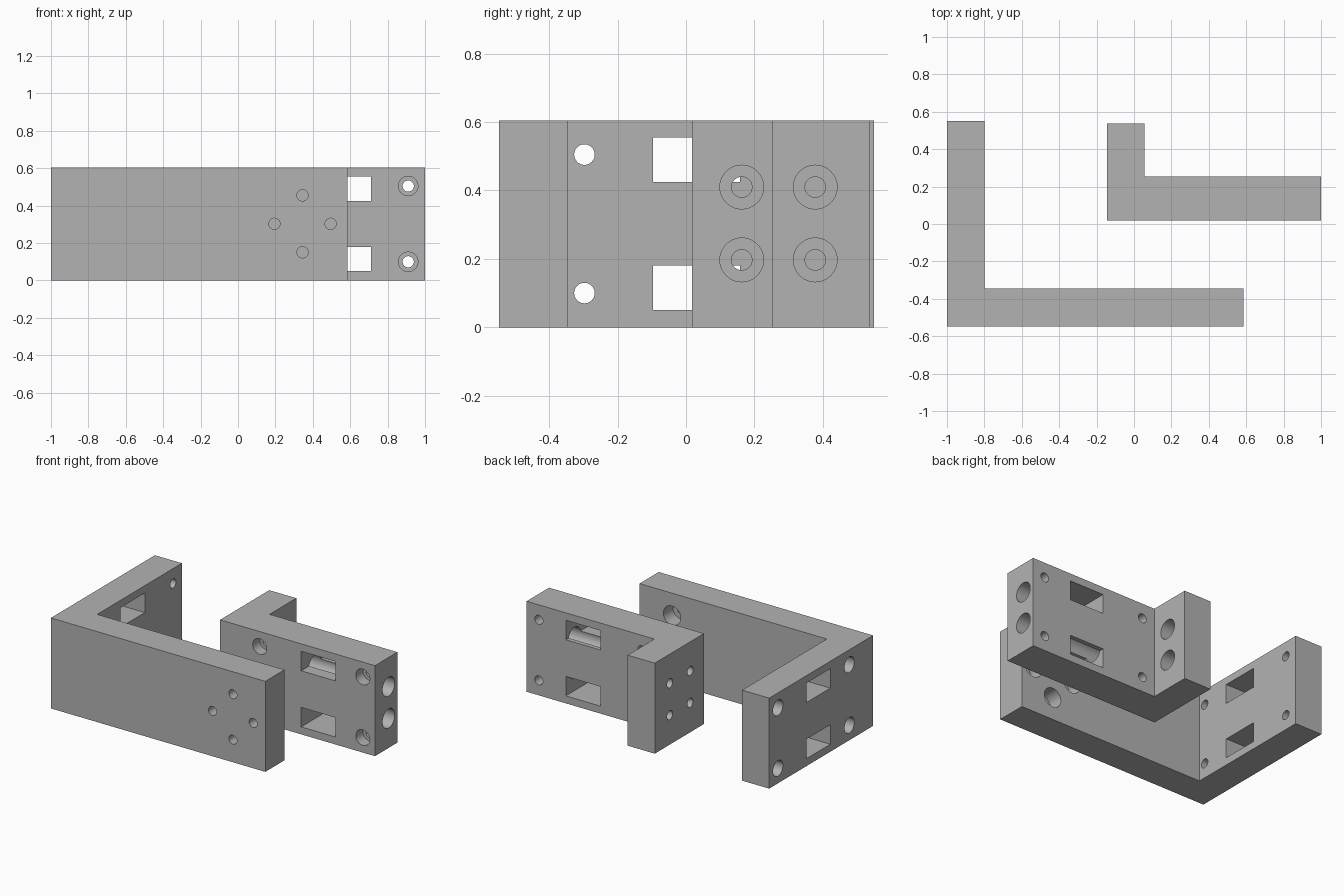
import bpy
import bmesh
from mathutils import Matrix, Vector

if "Cube" in bpy.data.objects:
    bpy.data.objects.remove(bpy.data.objects["Cube"])

HEIGHT = 0.605
WALL = 0.2
SCREW_R, HEAD_R, BOLT_HEAD_R = 0.03, 0.052, 0.064
SCREW_Z = (0.1, 0.505)
BOLT_Z = (0.197, 0.41)
WINDOW_Z = ((0.05, 0.18), (0.425, 0.555))

grey = bpy.data.materials.new("plain grey")
grey.diffuse_color = (0.45, 0.45, 0.45, 1)
grey.use_nodes = True
grey.node_tree.nodes["Principled BSDF"].inputs["Base Color"].default_value = grey.diffuse_color


def add_object(name, bm):
    bmesh.ops.recalc_face_normals(bm, faces=bm.faces)
    mesh = bpy.data.meshes.new(name)
    bm.to_mesh(mesh)
    bm.free()
    obj = bpy.data.objects.new(name, mesh)
    bpy.context.collection.objects.link(obj)
    return obj


def bracket(name, outline):
    """Extrude a plan outline to the full height."""
    bm = bmesh.new()
    base = bm.faces.new([bm.verts.new((x, y, 0)) for x, y in outline])
    top = bmesh.ops.extrude_face_region(bm, geom=[base])["geom"]
    verts = [v for v in top if isinstance(v, bmesh.types.BMVert)]
    bmesh.ops.translate(bm, verts=verts, vec=(0, 0, HEIGHT))
    obj = add_object(name, bm)
    obj.data.materials.append(grey)
    return obj


def cut(obj, bm):
    """Subtract a shape from a bracket and discard the cutter."""
    cutter = add_object("cutter", bm)
    cutter.hide_render = True
    mod = obj.modifiers.new("cut", 'BOOLEAN')
    mod.operation = 'DIFFERENCE'
    mod.solver = 'EXACT'
    mod.object = cutter
    bpy.context.view_layer.objects.active = obj
    bpy.ops.object.modifier_apply(modifier=mod.name)
    bpy.data.objects.remove(cutter)


def cut_cylinder(obj, start, end, radius):
    a, b = Vector(start), Vector(end)
    rot = (b - a).to_track_quat('Z', 'Y').to_matrix().to_4x4()
    bm = bmesh.new()
    bmesh.ops.create_cone(bm, cap_ends=True, segments=48, radius1=radius, radius2=radius,
                          depth=(b - a).length, matrix=Matrix.Translation((a + b) / 2) @ rot)
    cut(obj, bm)


def cut_box(obj, low, high):
    a, b = Vector(low), Vector(high)
    bm = bmesh.new()
    bmesh.ops.create_cube(bm, size=1, matrix=Matrix.Translation((a + b) / 2)
                          @ Matrix.Diagonal(b - a).to_4x4())
    cut(obj, bm)


def stepped_hole(obj, mouth, direction, length, head_r, head_depth):
    """Through hole with a wide counterbore starting at the mouth."""
    p, d = Vector(mouth), Vector(direction)
    cut_cylinder(obj, p - d * 0.05, p + d * (length + 0.05), SCREW_R)
    cut_cylinder(obj, p - d * 0.05, p + d * head_depth, head_r)


# Large bracket: long front plate and a side arm
large = bracket("large_bracket", [(-1, -0.547), (0.585, -0.547), (0.585, -0.345),
                                  (-0.8, -0.345), (-0.8, 0.55), (-1, 0.55)])
for z in SCREW_Z:
    for y in (-0.297, 0.457):
        stepped_hole(large, (-1, y, z), (1, 0, 0), WALL, HEAD_R, 0.075)
for low, high in WINDOW_Z:
    cut_box(large, (-1.1, -0.096, low), (-0.7, 0.158, high))
for dx, dz in ((0.15, 0), (-0.15, 0), (0, 0.152), (0, -0.152)):
    stepped_hole(large, (0.345, -0.345, 0.303 + dz) if dx == 0 else (0.345 + dx, -0.345, 0.303),
                 (0, -1, 0), WALL, BOLT_HEAD_R, 0.1)

# Small bracket: thick plate and a short rear arm
small = bracket("small_bracket", [(-0.145, 0.018), (1, 0.018), (1, 0.255),
                                  (0.055, 0.255), (0.055, 0.537), (-0.145, 0.537)])
for z in SCREW_Z:
    for x in (0.148, 0.91):
        stepped_hole(small, (x, 0.018, z), (0, 1, 0), 0.237, HEAD_R, 0.075)
for low, high in WINDOW_Z:
    cut_box(small, (0.455, -0.1, low), (0.71, 0.4, high))
for z in BOLT_Z:
    stepped_hole(small, (1, 0.163, z), (-1, 0, 0), 1.145, BOLT_HEAD_R, 1.045)
    stepped_hole(small, (0.055, 0.378, z), (-1, 0, 0), WALL, BOLT_HEAD_R, 0.1)

# Smooth bores, crisp edges
for obj in (large, small):
    bpy.ops.object.select_all(action='DESELECT')
    obj.select_set(True)
    bpy.context.view_layer.objects.active = obj
    bpy.ops.object.shade_smooth_by_angle()
